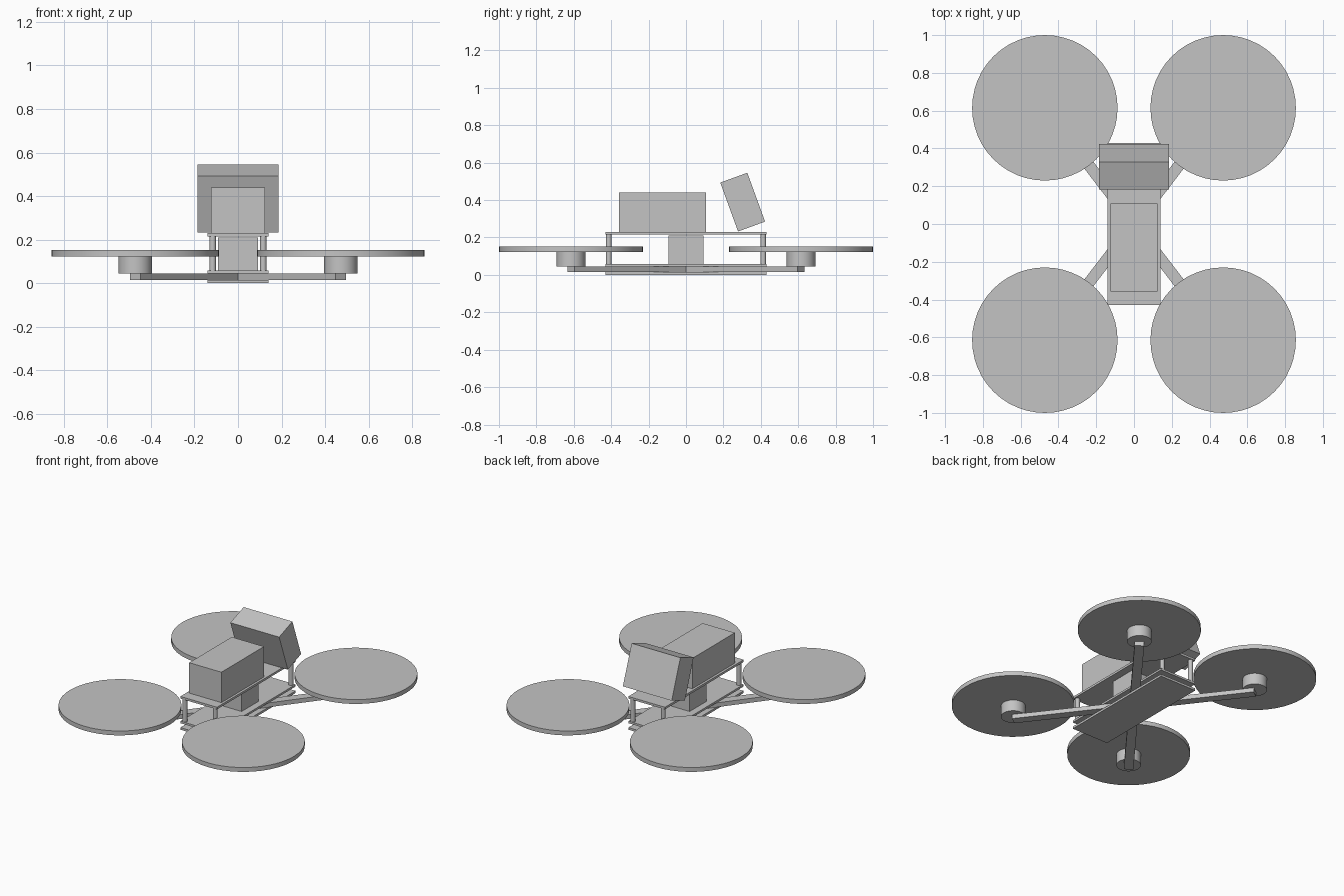
import bpy
import math

cube = bpy.data.objects.get("Cube")
if cube:
    bpy.data.objects.remove(cube, do_unlink=True)

# Single plain grey
grey = bpy.data.materials.new("plain_grey")
grey.use_nodes = True
colour = (0.55, 0.55, 0.55, 1.0)
grey.diffuse_color = colour
bsdf = next(n for n in grey.node_tree.nodes if n.type == 'BSDF_PRINCIPLED')
bsdf.inputs["Base Color"].default_value = colour


def box(name, size, centre, rotation=(0, 0, 0)):
    bpy.ops.mesh.primitive_cube_add(size=1, location=centre)
    ob = bpy.context.object
    ob.name = name
    ob.scale = size
    bpy.ops.object.transform_apply(location=False, rotation=False, scale=True)
    ob.rotation_euler = rotation
    ob.data.materials.append(grey)
    return ob


def cylinder(name, radius, x, y, z0, z1, sides):
    bpy.ops.mesh.primitive_cylinder_add(
        vertices=sides, radius=radius, depth=z1 - z0, location=(x, y, (z0 + z1) / 2))
    ob = bpy.context.object
    ob.name = name
    ob.data.materials.append(grey)
    bpy.ops.object.shade_smooth_by_angle(angle=math.radians(35))
    return ob


# Frame plates
PLATE_X, PLATE_Y = 0.28, 0.86
for name, z0, z1 in (("lower_plate", 0.0, 0.015),
                     ("middle_plate", 0.045, 0.059),
                     ("top_plate", 0.215, 0.23)):
    box(name, (PLATE_X, PLATE_Y, z1 - z0), (0, 0, (z0 + z1) / 2))

# Two crossed beams, ending at the motor centres
MX, MY = 0.472, 0.615
length = 2 * math.hypot(MX, MY)
for name, side in (("arm_beam_a", 1), ("arm_beam_b", -1)):
    box(name, (length, 0.06, 0.03), (0, 0, 0.03), (0, 0, side * math.atan2(MY, MX)))

# Motors, propeller discs and standoffs at each corner
for sx, side in ((1, "left"), (-1, "right")):
    for sy, end in ((-1, "front"), (1, "back")):
        tag = f"{end}_{side}"
        cylinder(f"motor_{tag}", 0.077, sx * MX, sy * MY, 0.045, 0.124, 32)
        cylinder(f"propeller_disc_{tag}", 0.385, sx * MX, sy * MY, 0.122, 0.152, 48)
        cylinder(f"standoff_{tag}", 0.015, sx * 0.116, sy * 0.413, 0.058, 0.216, 12)

# Electronics between the plates, battery on top
box("electronics_stack", (0.185, 0.185, 0.152), (0, 0, 0.134))
box("battery", (0.247, 0.465, 0.21), (0, -0.125, 0.335))

# Camera block at the rear, tilted towards the front
box("camera_block", (0.373, 0.154, 0.278), (0, 0.303, 0.389), (math.radians(20), 0, 0))
